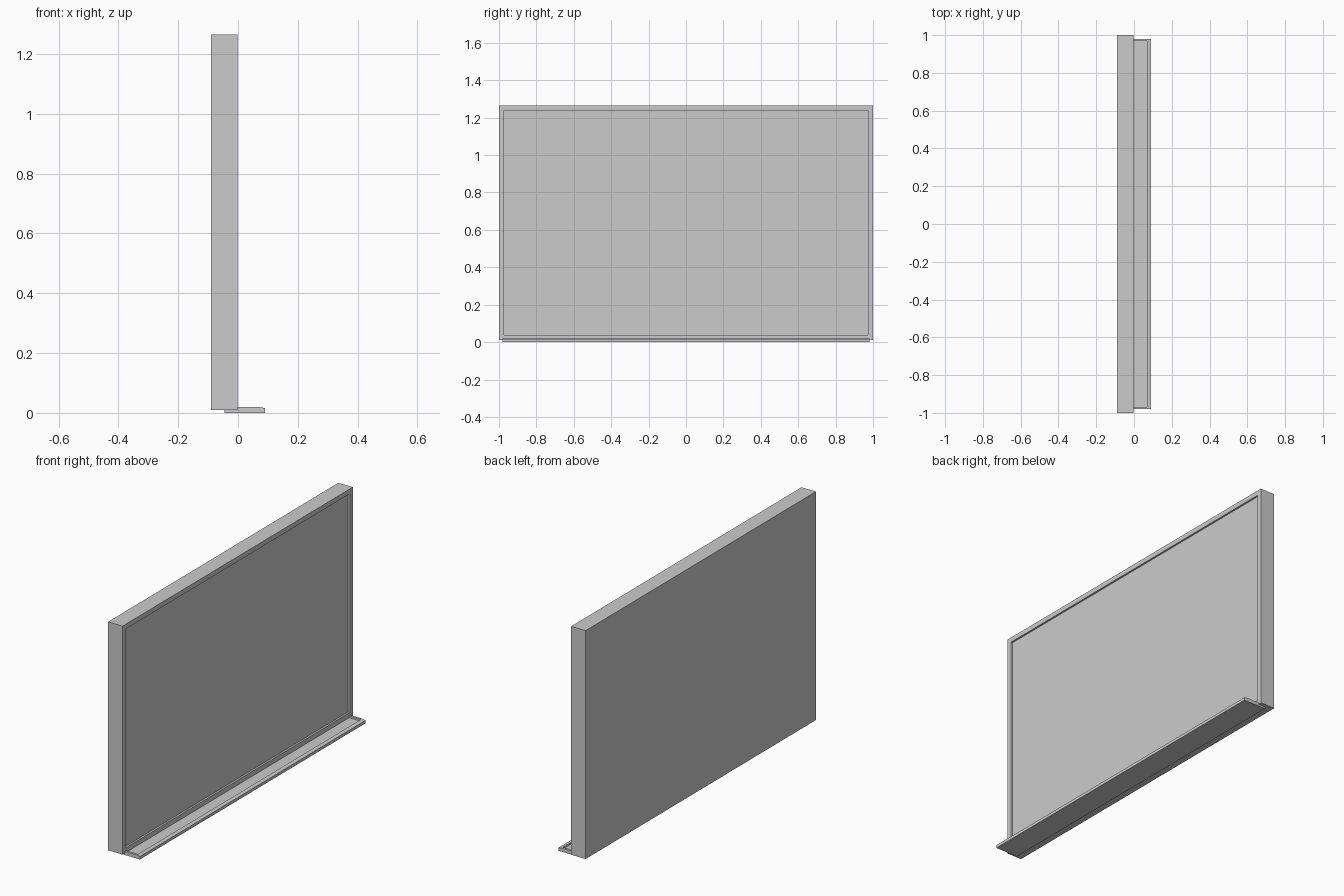
import bpy, bmesh

if "Cube" in bpy.data.objects:
    bpy.data.objects.remove(bpy.data.objects["Cube"])


def finish(name, bm):
    bmesh.ops.recalc_face_normals(bm, faces=bm.faces[:])
    mesh = bpy.data.meshes.new(name)
    bm.to_mesh(mesh)
    bm.free()
    obj = bpy.data.objects.new(name, mesh)
    bpy.context.collection.objects.link(obj)
    return obj


def prism(name, profile, y0, y1):
    """Extrude an x-z profile along y."""
    bm = bmesh.new()
    face = bm.faces.new([bm.verts.new((x, y0, z)) for x, z in profile])
    ext = bmesh.ops.extrude_face_region(bm, geom=[face])["geom"]
    verts = [v for v in ext if isinstance(v, bmesh.types.BMVert)]
    bmesh.ops.translate(bm, verts=verts, vec=(0, y1 - y0, 0))
    return finish(name, bm)


# Board: a slab whose +x face is inset to leave a raised frame
bm = bmesh.new()
bmesh.ops.create_cube(bm, size=1)
bmesh.ops.scale(bm, vec=(0.088, 2.0, 1.255), verts=bm.verts[:])
bmesh.ops.translate(bm, vec=(-0.046, 0, 0.6375), verts=bm.verts[:])
bm.normal_update()
front = [f for f in bm.faces if f.normal.x > 0.9]
bmesh.ops.inset_region(bm, faces=front, thickness=0.038)
rim = bmesh.ops.extrude_face_region(bm, geom=front)["geom"]
bmesh.ops.translate(bm, vec=(-0.01, 0, 0),
                    verts=[v for v in rim if isinstance(v, bmesh.types.BMVert)])
bmesh.ops.delete(bm, geom=[f for f in front if f.is_valid], context='FACES')
finish("framed_board", bm)

# Tray: floor tucked under the board, with a sloped front lip
half = 0.98
prism("tray", [(-0.045, 0), (0.09, 0), (0.09, 0.016), (0.07, 0.02),
               (0.07, 0.01), (-0.045, 0.01)], -half, half)

# Tray end lips
for side, y in (("left", -half), ("right", half - 0.012)):
    prism("tray_end_" + side, [(-0.002, 0.01), (0.07, 0.01), (0.07, 0.02), (-0.002, 0.02)],
          y, y + 0.012)
